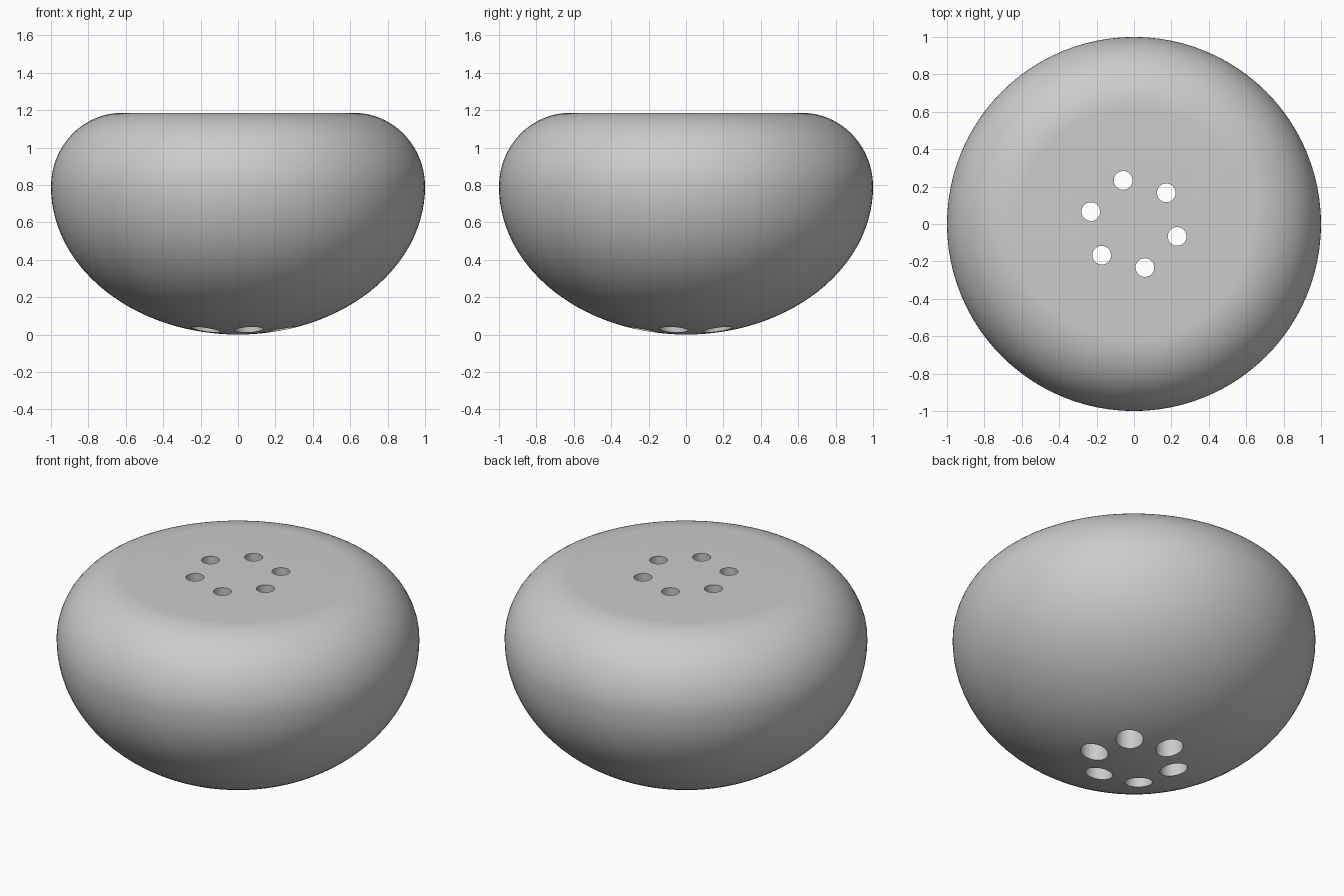
import bpy
import bmesh
from math import sin, cos, pi, radians

if "Cube" in bpy.data.objects:
    bpy.data.objects.remove(bpy.data.objects["Cube"], do_unlink=True)

HEIGHT, WAIST, FLAT = 1.185, 0.79, 0.62
RING, HOLE_TOP, HOLE_BOTTOM = 0.24, 0.05, 0.077

grey = bpy.data.materials.new("plain grey")
grey.use_nodes = True
colour = (0.6, 0.6, 0.6, 1)
grey.diffuse_color = colour
grey.node_tree.nodes["Principled BSDF"].inputs["Base Color"].default_value = colour


def add_object(name, bm):
    mesh = bpy.data.meshes.new(name)
    bmesh.ops.recalc_face_normals(bm, faces=bm.faces)
    bm.to_mesh(mesh)
    bm.free()
    mesh.materials.append(grey)
    obj = bpy.data.objects.new(name, mesh)
    bpy.context.collection.objects.link(obj)
    return obj


# Rounded body: elliptical bowl below the waist, rounded shoulder, flat top
steps = 28
profile = [(sin(a), WAIST * (1 - cos(a)))
           for a in (pi / 2 * i / steps for i in range(steps + 1))]
profile += [(FLAT + (1 - FLAT) * cos(a), WAIST + (HEIGHT - WAIST) * sin(a))
            for a in (pi / 2 * i / steps for i in range(1, steps + 1))]
profile.append((0, HEIGHT))

bm = bmesh.new()
verts = [bm.verts.new((r, 0, z)) for r, z in profile]
edges = [bm.edges.new(pair) for pair in zip(verts, verts[1:])]
bmesh.ops.spin(bm, geom=verts + edges, cent=(0, 0, 0), axis=(0, 0, 1),
               angle=2 * pi, steps=96, use_duplicate=False)
bmesh.ops.remove_doubles(bm, verts=bm.verts, dist=0.0001)
# Merge the flat top into one face
top = [f for f in bm.faces if f.calc_center_median().z > HEIGHT - 0.0001]
bmesh.ops.dissolve_faces(bm, faces=top, use_verts=True)
body = add_object("body", bm)

# Ring of six tapered through-holes
bm = bmesh.new()
margin = 0.1
slope = (HOLE_BOTTOM - HOLE_TOP) / HEIGHT
for i in range(6):
    a = radians(44 + 60 * i)
    cone = bmesh.ops.create_cone(
        bm, cap_ends=True, segments=40, depth=HEIGHT + 2 * margin,
        radius1=HOLE_BOTTOM + slope * margin, radius2=HOLE_TOP - slope * margin)
    bmesh.ops.translate(bm, verts=cone["verts"],
                        vec=(RING * cos(a), RING * sin(a), HEIGHT / 2))
cutter = add_object("hole_cutter", bm)
cutter.hide_render = True

cut = body.modifiers.new("holes", 'BOOLEAN')
cut.operation = 'DIFFERENCE'
cut.solver = 'EXACT'
cut.object = cutter

bpy.ops.object.select_all(action='DESELECT')
body.select_set(True)
bpy.context.view_layer.objects.active = body
bpy.ops.object.modifier_apply(modifier=cut.name)
bpy.data.objects.remove(cutter, do_unlink=True)
bpy.ops.object.shade_smooth_by_angle(angle=radians(30))
